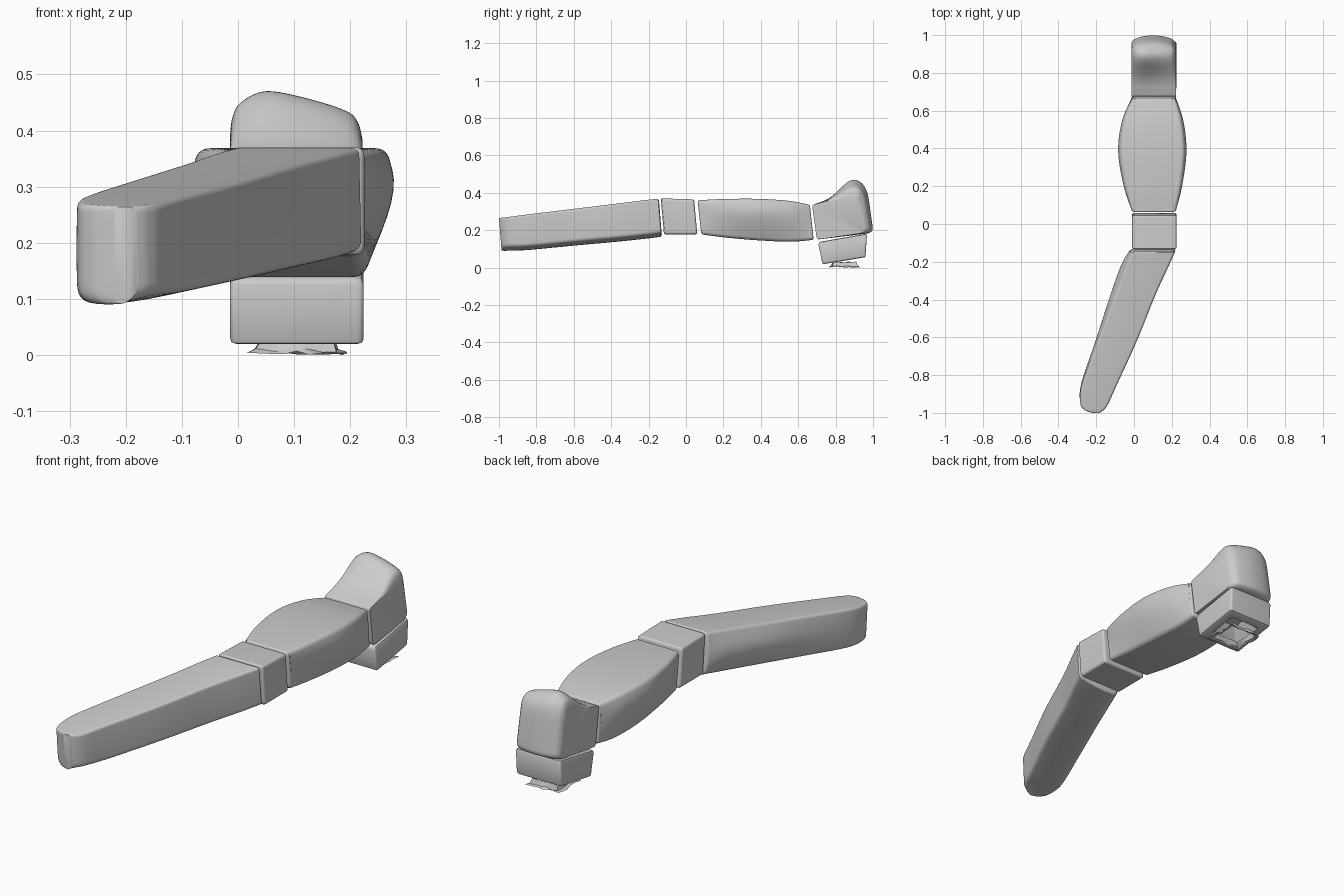
import bpy, bmesh, math, random
from mathutils import Vector

if "Cube" in bpy.data.objects:
    bpy.data.objects.remove(bpy.data.objects["Cube"])


def fillet(pts, radii, n=5):
    """Closed polygon with every corner replaced by a small curve."""
    out = []
    for i, p in enumerate(pts):
        a, b = pts[i - 1] - p, pts[(i + 1) % len(pts)] - p
        s = p + a.normalized() * min(radii[i], a.length * .48)
        e = p + b.normalized() * min(radii[i], b.length * .48)
        for k in range(n + 1):
            t = k / n
            out.append(s * (1 - t) ** 2 + p * 2 * t * (1 - t) + e * t * t)
    return out


def smooth_sections(secs, steps):
    """Catmull-Rom interpolation between matching sections."""
    out = []
    last = len(secs) - 1
    for i in range(last):
        quads = zip(secs[max(i - 1, 0)], secs[i], secs[i + 1], secs[min(i + 2, last)])
        quads = list(quads)
        for k in range(steps):
            t = k / steps
            out.append([.5 * (2 * b + (c - a) * t + (2 * a - 5 * b + 4 * c - d) * t * t
                              + (3 * b - a - 3 * c + d) * t ** 3) for a, b, c, d in quads])
    return out + [secs[-1]]


def centre(ring):
    return sum(ring, Vector()) / len(ring)


def round_end(rings, r):
    """Turn the last ring into a rounded cap edge."""
    end = rings.pop()
    c = centre(end)
    d = (c - centre(rings[-1])).normalized()
    for k in range(4):
        a = k * math.pi / 6
        s = 1 - r * (1 - math.cos(a)) / .1
        rings.append([c + (p - c) * s - d * r * (1 - math.sin(a)) for p in end])


def loft(name, secs, radii, steps=8, r0=0, r1=0):
    secs = [[Vector(p) for p in s] for s in secs]
    rings = [fillet(s, radii) for s in smooth_sections(secs, steps)]
    if r1:
        round_end(rings, r1)
    if r0:
        rings.reverse()
        round_end(rings, r0)
    bm = bmesh.new()
    vs = [[bm.verts.new(p) for p in ring] for ring in rings]
    n = len(vs[0])
    for a, b in zip(vs, vs[1:]):
        for i in range(n):
            j = (i + 1) % n
            bm.faces.new((a[i], a[j], b[j], b[i]))
    bm.faces.new(vs[0])
    bm.faces.new(vs[-1])
    bmesh.ops.recalc_face_normals(bm, faces=bm.faces)
    return finish(name, bm)


def finish(name, bm):
    me = bpy.data.meshes.new(name)
    bm.to_mesh(me)
    bm.free()
    ob = bpy.data.objects.new(name, me)
    bpy.context.collection.objects.link(ob)
    bpy.ops.object.select_all(action='DESELECT')
    ob.select_set(True)
    bpy.context.view_layer.objects.active = ob
    bpy.ops.object.shade_smooth_by_angle(angle=math.radians(38))
    return ob


# Tail: tapered, swings to the left, fuller on its lower left side
def tail_section(y, xl, xr, zt, zb, bulge):
    w = xr - xl
    pts = [(xl, zt), (xr, zt), (xr + .004, zb + .022), (xl + w * .5, zb),
           (xl + bulge * .3, zb + .003), (xl - bulge, (zt + zb) / 2)]
    return [(x, y + .08 * (zt - z), z) for x, z in pts]


tail = [tail_section(*s) for s in (
    (-.145, -.012, .218, .369, .165, .012), (-.22, -.04, .185, .361, .155, .035),
    (-.38, -.098, .112, .341, .138, .036), (-.62, -.19, .015, .312, .116, .016),
    (-.85, -.275, -.09, .284, .094, .005), (-.95, -.284, -.135, .271, .09, .001),
    (-.985, -.262, -.16, .267, .089, 0), (-1.0, -.222, -.182, .264, .09, 0))]
loft("tail", tail, [.014, .014, .02, .06, .03, .08], r0=.01)

# Collar: plain rounded block
collar = [[(x, y + .09 * (.37 - z), z) for x, z in
           ((-.01, .37 - d), (.225, .37 - d), (.225, .178), (-.01, .178))]
          for y, d in ((-.135, 0), (-.05, .002), (.043, .005))]
loft("collar", collar, [.015] * 4, r0=.01, r1=.01)


# Body: barrel shaped, widest near the top
def body_section(y, cx, t, m, b, zt, zb):
    zm = zb + (zt - zb) * .66
    pts = [(-t, zt), (t, zt), (m, zm), (b, zb), (-b, zb), (-m, zm)]
    return [(cx + x, y + .11 * (zt - z), z) for x, z in pts]


body = [body_section(*s) for s in (
    (.062, .105, .115, .116, .115, .36, .178), (.2, .1, .148, .16, .122, .367, .16),
    (.38, .097, .168, .188, .128, .368, .145), (.54, .099, .152, .168, .124, .358, .139),
    (.662, .105, .115, .116, .115, .337, .149))]
loft("body", body, [.02, .02, .09, .02, .02, .09], steps=10, r0=.01, r1=.01)


# Head: side profile swept across, with a crowned top and back
def head_section(x, peak, back):
    drop = .47 - peak
    return [(x, y, z) for y, z in (
        (.674, .335), (.77, .368 - drop * .1), (.875, peak), (.925, peak - .004),
        (back - .03, peak - .05), (back, .2), (back - .02, .184), (.70, .15))]


head = [head_section(*s) for s in (
    (-.014, .395, .955), (-.01, .425, .968), (.005, .452, .982), (.05, .472, .996),
    (.12, .46, 1.0), (.19, .438, .987), (.213, .418, .97), (.222, .385, .955))]
loft("head", head, [.012, .07, .05, .04, .06, .02, .012, .015])


# Foot: slanted block with a tapered square socket underneath
def foot_section(scale, lift, top):
    quad = [(-.014, .708, .137), (.224, .708, .137), (.224, .967, .182), (-.014, .967, .182)] if top \
        else [(-.014, .728, .018), (.224, .728, .018), (.224, .96, .056), (-.014, .96, .056)]
    vs = [Vector(p) for p in quad]
    c = centre(vs)
    return [c + (p - c) * scale + Vector((0, 0, lift)) for p in vs]


foot = [foot_section(*s) for s in (
    (.92, 0, True), (.97, -.003, True), (1, -.012, True), (1, .01, False), (.98, .003, False),
    (.93, 0, False), (.66, 0, False), (.63, .004, False), (.3, .06, False))]
loft("foot", foot, [.012] * 4, steps=1)

# Ragged thin flange around the socket mouth
random.seed(4)
bm = bmesh.new()
rows = []
for half, z in ((.55, .03), (.62, .008), (.74, .004)):
    row = []
    for i in range(24):
        a = i * math.tau / 24
        k = half / max(abs(math.cos(a)), abs(math.sin(a)))
        k *= random.uniform(.93, 1.06)
        row.append(bm.verts.new((.105 + .115 * k * math.cos(a), .848 + .11 * k * math.sin(a),
                                 max(0, z + random.uniform(-.004, .004)))))
    rows.append(row)
rows[-1][0].co.z = 0
for a, b in zip(rows, rows[1:]):
    for i in range(24):
        j = (i + 1) % 24
        bm.faces.new((a[i], a[j], b[j], b[i]))
finish("socket_flange", bm)
